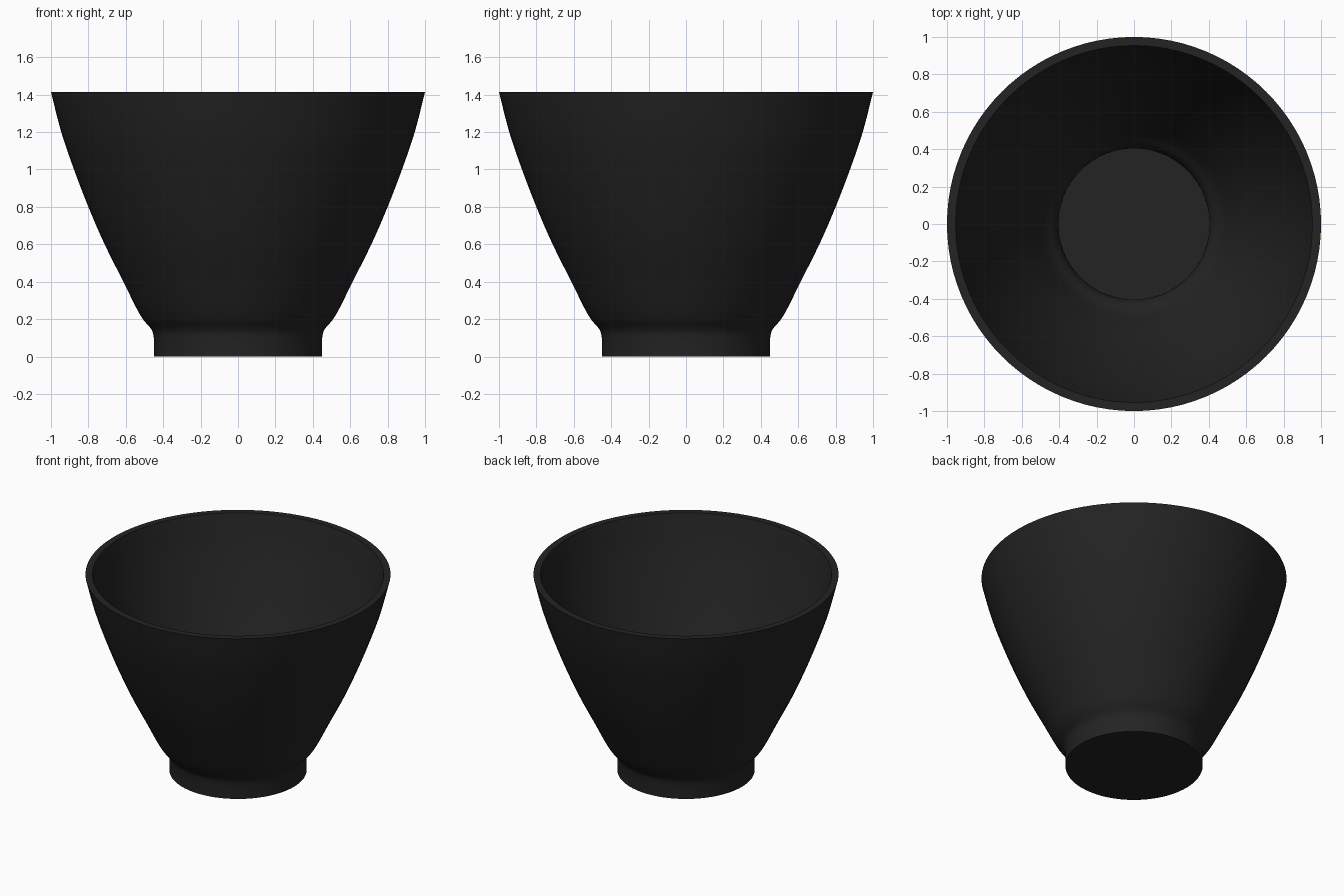
import bpy, bmesh, math
from mathutils import Vector

cube = bpy.data.objects.get("Cube")
if cube:
    bpy.data.objects.remove(cube)

HEIGHT, WALL, FLOOR, SEGMENTS = 1.415, 0.046, 0.05, 96

# Matte charcoal clay
charcoal = bpy.data.materials.new("charcoal")
charcoal.use_nodes = True
colour = (0.017, 0.017, 0.017, 1)
charcoal.diffuse_color = colour
shader = charcoal.node_tree.nodes["Principled BSDF"]
shader.inputs["Base Color"].default_value = colour
shader.inputs["Roughness"].default_value = 0.7


def smooth_path(points, steps=4):
    """Round off a (radius, height) profile with a Catmull-Rom curve."""
    p = [Vector(q) for q in points]
    p = [2 * p[0] - p[1]] + p + [2 * p[-1] - p[-2]]
    path = []
    for a, b, c, d in zip(p, p[1:], p[2:], p[3:]):
        for i in range(steps):
            t = i / steps
            path.append(0.5 * (2 * b + (c - a) * t
                               + (2 * a - 5 * b + 4 * c - d) * t ** 2
                               + (3 * b - a - 3 * c + d) * t ** 3))
    return path + [p[-2]]


def inset_path(path, distance):
    """Shift a profile inwards along its normals."""
    shifted = []
    for i, point in enumerate(path):
        along = (path[min(i + 1, len(path) - 1)] - path[max(i - 1, 0)]).normalized()
        shifted.append(point + distance * Vector((-along.y, along.x)))
    return shifted


# Outer wall: neck above the foot, flaring up to the rim
outer = smooth_path([(0.45, 0.1), (0.463, 0.145), (0.522, 0.22), (0.613, 0.4),
                     (0.713, 0.6), (0.8, 0.8), (0.877, 1.0), (0.945, 1.2),
                     (1.0, HEIGHT)])
inner = inset_path(outer, WALL)
inner[-1] = Vector((1 - WALL, HEIGHT))

# Closed section: underside, foot, outer wall, rim, inner wall, floor
section = ([Vector((0, 0)), Vector((0.45, 0))] + outer + inner[::-1]
           + [Vector((0.45 - WALL, FLOOR)), Vector((0, FLOOR))])

# Bowl: revolve the section about the vertical axis
bm = bmesh.new()
verts = [bm.verts.new((p.x, 0, p.y)) for p in section]
edges = [bm.edges.new(pair) for pair in zip(verts, verts[1:])]
bmesh.ops.spin(bm, geom=verts + edges, cent=(0, 0, 0), axis=(0, 0, 1),
               angle=math.tau, steps=SEGMENTS)
bmesh.ops.remove_doubles(bm, verts=bm.verts, dist=0.0005)
bmesh.ops.recalc_face_normals(bm, faces=bm.faces)
mesh = bpy.data.meshes.new("bowl")
bm.to_mesh(mesh)
bm.free()

bowl = bpy.data.objects.new("bowl", mesh)
bpy.context.collection.objects.link(bowl)
mesh.materials.append(charcoal)
bpy.ops.object.select_all(action='DESELECT')
bowl.select_set(True)
bpy.context.view_layer.objects.active = bowl
bpy.ops.object.shade_smooth_by_angle(angle=math.radians(35))
